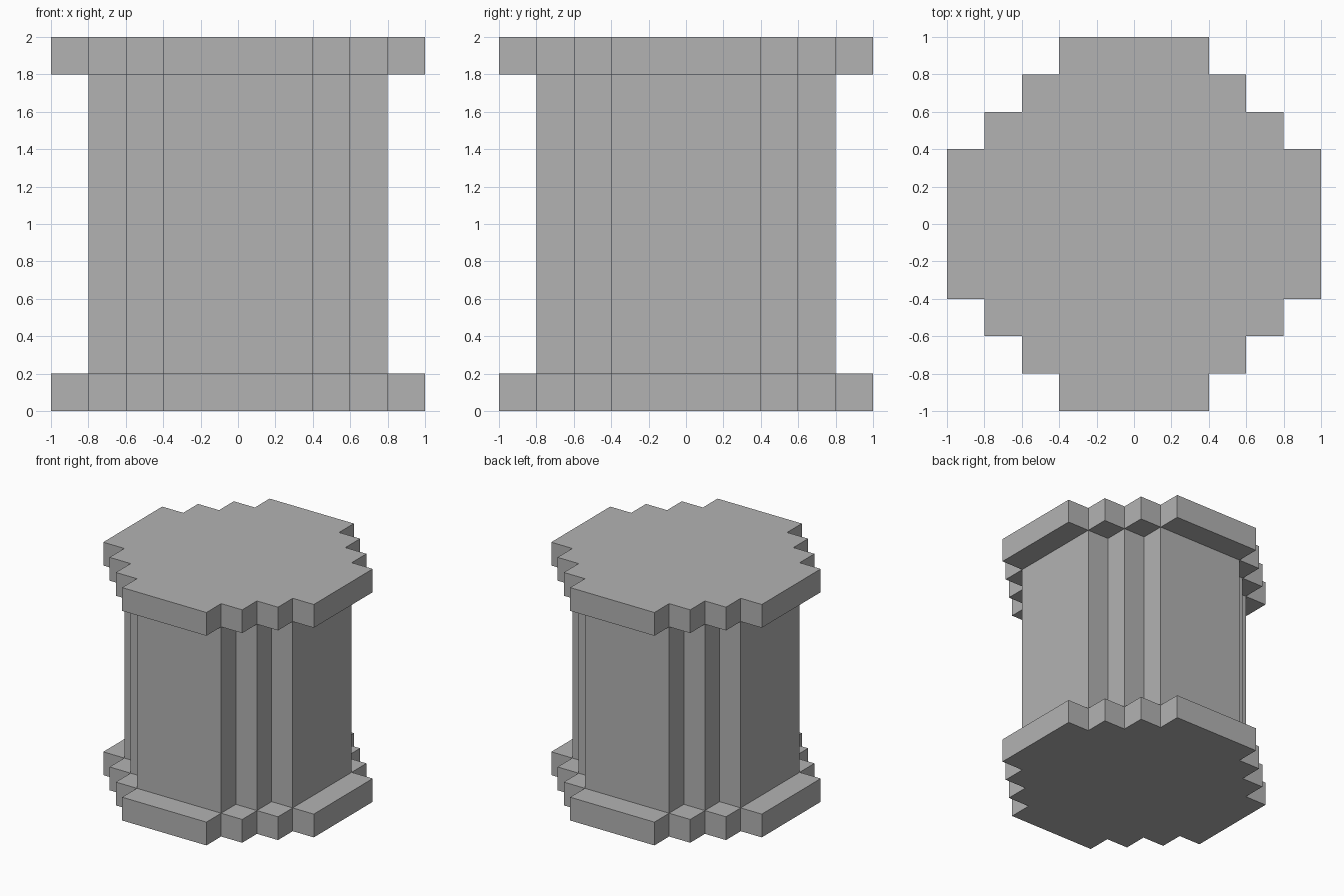
import bpy
import bmesh

cube = bpy.data.objects.get("Cube")
if cube:
    bpy.data.objects.remove(cube, do_unlink=True)

# Single stone colour
GREY = (0.45, 0.45, 0.45, 1.0)
stone = bpy.data.materials.new("stone grey")
stone.use_nodes = True
stone.diffuse_color = GREY
stone.node_tree.nodes["Principled BSDF"].inputs["Base Color"].default_value = GREY

STEP = 0.2


def stepped_outline(steps):
    """Round outline in square steps: one corner staircase, turned four times."""
    flat = 2 * STEP
    corner = []
    for i in range(steps + 1):
        x = flat + (steps - i) * STEP
        y = flat + i * STEP
        corner.append((x, y))
        if i < steps:
            corner.append((x - STEP, y))
    outline = []
    for turn in range(4):
        outline += corner
        corner = [(-y, x) for x, y in corner]
    return outline


def prism(name, steps, bottom, top):
    """Extrude a stepped outline between two heights."""
    bm = bmesh.new()
    face = bm.faces.new([bm.verts.new((x, y, bottom)) for x, y in stepped_outline(steps)])
    result = bmesh.ops.extrude_face_region(bm, geom=[face], use_keep_orig=True)
    raised = [g for g in result["geom"] if isinstance(g, bmesh.types.BMVert)]
    bmesh.ops.translate(bm, verts=raised, vec=(0, 0, top - bottom))
    bmesh.ops.recalc_face_normals(bm, faces=bm.faces)
    mesh = bpy.data.meshes.new(name)
    bm.to_mesh(mesh)
    bm.free()
    mesh.materials.append(stone)
    obj = bpy.data.objects.new(name, mesh)
    bpy.context.collection.objects.link(obj)
    return obj


# Column: wide base, narrower shaft, wide cap
prism("base_slab", 3, 0, STEP)
prism("shaft", 2, STEP, 2 - STEP)
prism("cap_slab", 3, 2 - STEP, 2)
